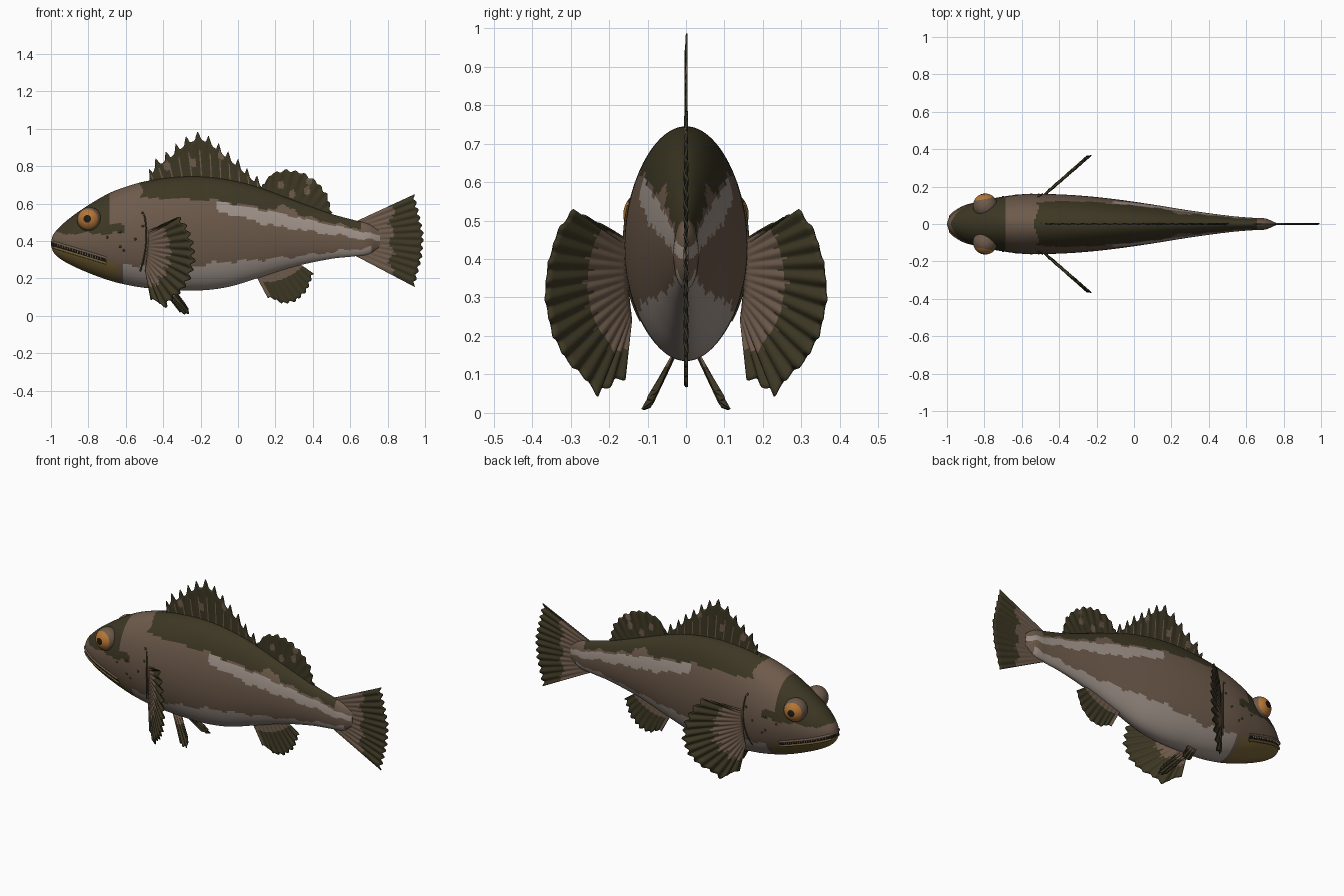
import bpy, bmesh, math
from mathutils import Vector

if "Cube" in bpy.data.objects:
    bpy.data.objects.remove(bpy.data.objects["Cube"])

# ---------- colours ----------
def mat(name, r, g, b):
    m = bpy.data.materials.new(name)
    m.diffuse_color = (r, g, b, 1)
    m.use_nodes = True
    m.node_tree.nodes["Principled BSDF"].inputs["Base Color"].default_value = m.diffuse_color
    return m
MATS = [mat("olive", .046, .038, .017), mat("brown", .155, .104, .071), mat("pale_belly", .36, .30, .26),
        mat("mustard", .17, .115, .035), mat("amber", .46, .18, .035), mat("black", .012, .011, .01),
        mat("tooth_cream", .55, .45, .33)]
OLIVE, BROWN, PALE, MUSTARD, AMBER, BLACK, CREAM = range(7)

def make(name, bm, angle=50):
    bmesh.ops.recalc_face_normals(bm, faces=bm.faces)
    me = bpy.data.meshes.new(name)
    bm.to_mesh(me)
    bm.free()
    ob = bpy.data.objects.new(name, me)
    bpy.context.collection.objects.link(ob)
    for m in MATS:
        me.materials.append(m)
    for o in bpy.context.selected_objects:
        o.select_set(False)
    ob.select_set(True)
    bpy.context.view_layer.objects.active = ob
    bpy.ops.object.shade_smooth_by_angle(angle=math.radians(angle))
    return ob

# ---------- body profile: x, top, bottom, half width ----------
P = [(-1, .395, .38, .004), (-.99, .43, .345, .032), (-.96, .468, .312, .062), (-.9, .522, .275, .098),
     (-.8, .592, .23, .128), (-.69, .655, .19, .148), (-.6, .69, .167, .159), (-.5, .718, .15, .161),
     (-.35, .74, .138, .156), (-.2, .744, .136, .144), (-.05, .727, .155, .126), (.1, .69, .2, .104),
     (.3, .617, .263, .072), (.5, .545, .305, .045), (.62, .512, .318, .034), (.7, .49, .33, .03),
     (.76, .45, .37, .006)]

def profile(x):
    i = max(k for k in range(len(P) - 1) if P[k][0] <= x or k == 0)
    slope = lambda k, j: ((P[min(k + 1, len(P) - 1)][j] - P[max(k - 1, 0)][j]) /
                          (P[min(k + 1, len(P) - 1)][0] - P[max(k - 1, 0)][0]))
    h = P[i + 1][0] - P[i][0]
    t = (x - P[i][0]) / h
    return [(2*t**3 - 3*t*t + 1) * P[i][j] + (t**3 - 2*t*t + t) * h * slope(i, j)
            + (3*t*t - 2*t**3) * P[i + 1][j] + (t**3 - t*t) * h * slope(i + 1, j) for j in (1, 2, 3)]

def skin_y(x, z):
    top, bot, w = profile(x)
    k = (z - (top + bot) / 2) / ((top - bot) / 2)
    return w * math.sqrt(max(0, 1 - k * k))

def lerp_table(tab, x):
    for (x0, a), (x1, b) in zip(tab, tab[1:]):
        if x <= x1:
            return a + (b - a) * max(0, x - x0) / (x1 - x0)
    return tab[-1][1]

def mouth_z(x):
    return .375 - (x + .97) * .3

SADDLE = [(-.5, .63), (-.3, .625), (-.1, .615), (.2, .565), (.22, .59), (.3, .58), (.32, .54), (.62, .47)]
BELLY = [(-.62, .28), (-.4, .25), (-.1, .285), (.3, .315), (.6, .355), (.75, .37)]
STRIPE_TOP = [(-.11, .615), (.3, .53), (.78, .425)]
STRIPE_LOW = [(-.11, .56), (.17, .485), (.78, .395)]

def body_colour(x, z):
    w = .006 * math.sin(37 * x) + .004 * math.sin(83 * x)
    if x < -.7 and abs(z - mouth_z(x)) < .01:
        return BLACK
    if x < -.65 + w and z < mouth_z(x):
        return MUSTARD
    if x < -.685 + .2 * w and z > .44 + w or x < -.61 and .44 + w < z < .49 + w:
        return OLIVE
    if x > -.62 and z < lerp_table(BELLY, x) + w and x < .72:
        return PALE
    if -.11 < x < .76 and lerp_table(STRIPE_LOW, x) + w < z < lerp_table(STRIPE_TOP, x) + w * .5:
        return PALE
    if -.53 + .02 * math.sin(40 * z) < x < .66 and z > lerp_table(SADDLE, x) + w:
        return OLIVE
    return BROWN

# ---------- body ----------
bm = bmesh.new()
RINGS, SEG = 200, 112
rings = []
for i in range(RINGS + 1):
    x = -1 + 1.76 * (i / RINGS) ** 1.3
    top, bot, w = profile(min(x, .76))
    rings.append([bm.verts.new((x, w * math.sin(2 * math.pi * j / SEG),
                 (top + bot) / 2 + (top - bot) / 2 * math.cos(2 * math.pi * j / SEG))) for j in range(SEG)])
for a, b in zip(rings, rings[1:]):
    for j in range(SEG):
        k = (j + 1) % SEG
        f = bm.faces.new((a[j], b[j], b[k], a[k]))
        c = f.calc_center_median()
        f.material_index = body_colour(c.x, c.z)
for r in (rings[0], rings[-1]):
    bm.faces.new(r).material_index = BROWN
make("body", bm)

# ---------- fins ----------
def sample(pts, s):
    pts = [Vector(p) for p in pts]
    lens = [(b - a).length for a, b in zip(pts, pts[1:])]
    d = s * sum(lens)
    for a, b, l in zip(pts, pts[1:], lens):
        if d <= l + 1e-9:
            return a.lerp(b, d / l)
        d -= l
    return pts[-1]

def fin(name, base, edge, rays, place, depth, flute, rule, sharp=1, thick=.005):
    """Fluted fan between a base line and an outer edge, with a tip at every ray."""
    bm = bmesh.new()
    cols, rows, grid = rays * 8, 14, []
    for i in range(cols + 1):
        s = i / cols
        c = .5 + .5 * math.cos(2 * math.pi * s * rays)
        a, b = sample(base, s), sample(edge, s)
        b = b - (b - a).normalized() * depth * (1 - c ** sharp)
        grid.append([(a.lerp(b, j / rows), flute * (2 * c - 1) * j / rows) for j in range(rows + 1)])
    verts = [[bm.verts.new(place(p.x, p.y, o)) for p, o in col] for col in grid]
    for i in range(cols):
        for j in range(rows):
            f = bm.faces.new((verts[i][j], verts[i + 1][j], verts[i + 1][j + 1], verts[i][j + 1]))
            p = (grid[i][j][0] + grid[i + 1][j + 1][0]) / 2
            f.material_index = rule(i, (j + .5) / rows, p.x, p.y)
    ob = make(name, bm, 60)
    m = ob.modifiers.new("thickness", 'SOLIDIFY')
    m.thickness, m.offset = thick, 0

def middle(x, z, o):
    return (x, o, z)

def spots(x, z, places, r):
    return any((x - a) ** 2 + ((z - b) * .7) ** 2 < r * r for a, b in places)

fin("spiny_dorsal_fin", [(-.5, .69), (-.3, .72), (-.15, .72), (.05, .68), (.2, .63)],
    [(-.5, .725), (-.46, .83), (-.37, .89), (-.31, .94), (-.26, .972), (-.205, .99), (-.16, .965), (-.115, .935),
     (-.06, .885), (0, .84), (.06, .78), (.125, .735), (.2, .66)], 14, middle, .045, .002,
    lambda i, t, x, z: BROWN if i % 8 == 0 and t < .65 or
    spots(x, z, [(-.24, .82), (-.09, .86), (-.38, .8)], .018) else OLIVE, 3)

fin("soft_dorsal_fin", [(.12, .66), (.3, .6), (.47, .535)],
    [(.13, .7), (.18, .765), (.26, .785), (.345, .77), (.425, .72), (.48, .65), (.505, .55)], 10, middle, .012, .003,
    lambda i, t, x, z: BROWN if spots(x, z, [(.23, .7), (.37, .67), (.38, .72), (.29, .65)], .016) else OLIVE)

fin("tail_fin", [(.62, .5), (.68, .45), (.68, .37), (.62, .325)],
    [(.945, .65), (.972, .54), (.995, .43), (.985, .31), (.945, .155)], 12, middle, .014, .004,
    lambda i, t, x, z: BROWN if x < .82 + .015 * math.sin(60 * z) else OLIVE)

fin("anal_fin", [(.09, .225), (.2, .26), (.32, .285)],
    [(.16, .095), (.2, .085), (.24, .062), (.31, .075), (.37, .13), (.405, .225)], 9, middle, .012, .003,
    lambda i, t, x, z: BROWN if t < .35 or i < 5 else OLIVE)

for side, sgn in (("left", 1), ("right", -1)):
    # Pectoral fin: a fan swept out and back
    def chest(x, z, o):
        return (x + .66 * o, sgn * (.155 + (x + .48) * .875 - .75 * o), z)
    fin(side + "_pectoral_fin", [(-.49, .45), (-.485, .4), (-.485, .32), (-.495, .24)],
        [(-.4, .49), (-.315, .53), (-.27, .475), (-.24, .385), (-.232, .295), (-.255, .2), (-.3, .13),
         (-.36, .08), (-.39, .04), (-.43, .07), (-.47, .085)], 15, chest, .014, .007,
        lambda i, t, x, z: BROWN if t < .5 + .04 * math.sin(i * .4) else OLIVE)

    # Pelvic fin: small, hanging and splayed
    def belly(x, z, o):
        return (x, sgn * (.035 + (.15 - z) * .45 + (x + .34) * .1 + o), z)
    fin(side + "_pelvic_fin", [(-.42, .16), (-.39, .155), (-.35, .155)],
        [(-.31, .02), (-.285, .008), (-.262, .008), (-.262, .03), (-.28, .06)], 4, belly, .008, .008,
        lambda i, t, x, z: BROWN if t < .35 else OLIVE)

    # Eye: ball with iris and pupil caps around its pole
    bm = bmesh.new()
    bmesh.ops.create_uvsphere(bm, u_segments=40, v_segments=30, radius=.066)
    for f in bm.faces:
        d = f.calc_center_median().normalized().z
        f.material_index = BLACK if d > .935 else AMBER if d > .62 else BROWN
    eye = make(side + "_eye", bm)
    eye.location = (-.795, sgn * .097, .515)
    eye.rotation_euler = Vector((-.18, sgn, .06)).to_track_quat('Z', 'Y').to_euler()

    # Lips and gill edge: thin tubes lying on the skin
    def tube(name, pts, r, colour):
        cu = bpy.data.curves.new(name, 'CURVE')
        cu.dimensions, cu.bevel_depth, cu.bevel_resolution, cu.use_fill_caps = '3D', r, 3, True
        sp = cu.splines.new('POLY')
        sp.points.add(len(pts) - 1)
        for p, (x, z) in zip(sp.points, pts):
            p.co = (x, sgn * skin_y(x, z), z, 1)
        cu.materials.append(MATS[colour])
        bpy.context.collection.objects.link(bpy.data.objects.new(name, cu))
    xs = [-.985 + .28 * i / 24 for i in range(25)]
    tube(side + "_upper_lip", [(x, mouth_z(x) + .014) for x in xs], .007, BROWN)
    tube(side + "_lower_lip", [(x, mouth_z(x) - .014) for x in xs], .007, MUSTARD)
    tube(side + "_gill_edge", [(-.49 - .9 * (z - .43) ** 2, z) for z in [.24 + .015 * i for i in range(21)]], .004, OLIVE)

    # Teeth: a row of small cones under the upper lip
    bm = bmesh.new()
    for i in range(18):
        x = -.965 + i * .0135
        z = mouth_z(x) + .003
        cone = bmesh.ops.create_cone(bm, segments=8, radius1=.001, radius2=.0045, depth=.016)
        bmesh.ops.translate(bm, verts=cone["verts"], vec=(x, sgn * (skin_y(x, z) + .002), z))
    for f in bm.faces:
        f.material_index = CREAM
    make(side + "_teeth", bm)

    # Cheek pores: tiny flattened dots
    bm = bmesh.new()
    for x, z in ((-.63, .45), (-.63, .37), (-.61, .35), (-.51, .55), (-.51, .48), (-.7, .42), (-.55, .41)):
        dot = bmesh.ops.create_icosphere(bm, subdivisions=2, radius=.007)
        bmesh.ops.scale(bm, verts=dot["verts"], vec=(1, .5, 1))
        bmesh.ops.translate(bm, verts=dot["verts"], vec=(x, sgn * skin_y(x, z), z))
    make(side + "_cheek_pores", bm)
